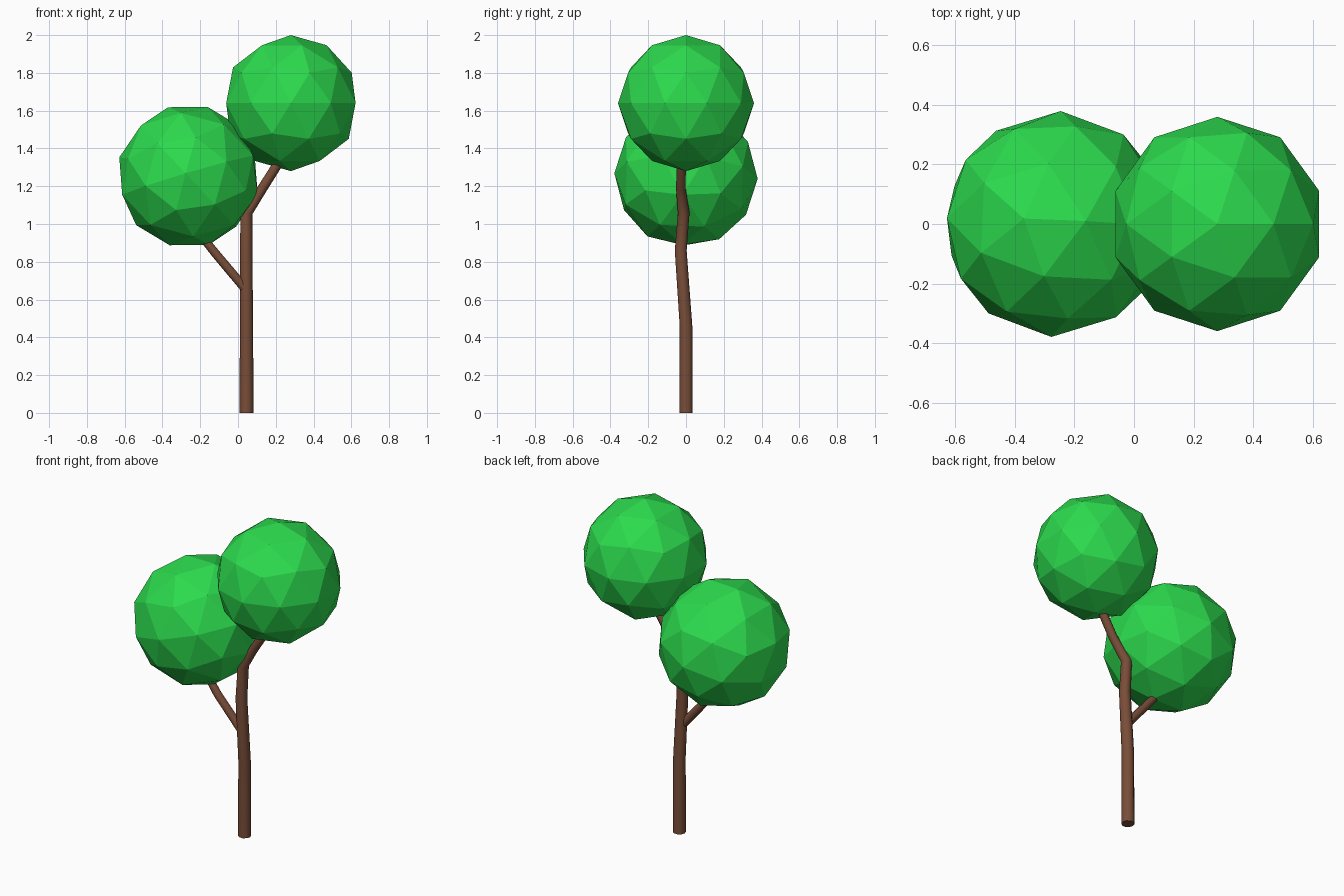
import bpy

if "Cube" in bpy.data.objects:
    bpy.data.objects.remove(bpy.data.objects["Cube"])


def material(name, color):
    m = bpy.data.materials.new(name)
    m.diffuse_color = color
    m.use_nodes = True
    m.node_tree.nodes["Principled BSDF"].inputs["Base Color"].default_value = m.diffuse_color
    return m


BARK = material("bark", (0.19, 0.075, 0.04, 1))
LEAF = material("leaf", (0.025, 0.70, 0.075, 1))


def limb(name, points):
    """Tapered, bent tube through (x, y, z, radius) points."""
    curve = bpy.data.curves.new(name, 'CURVE')
    curve.dimensions = '3D'
    curve.bevel_depth = 1.0
    curve.bevel_resolution = 3
    curve.use_fill_caps = True
    spline = curve.splines.new('POLY')
    spline.points.add(len(points) - 1)
    for p, (x, y, z, r) in zip(spline.points, points):
        p.co = (x, y, z, 1)
        p.radius = r
    obj = bpy.data.objects.new(name, curve)
    bpy.context.collection.objects.link(obj)
    bpy.ops.object.select_all(action='DESELECT')
    obj.select_set(True)
    bpy.context.view_layer.objects.active = obj
    bpy.ops.object.convert(target='MESH')
    obj = bpy.context.object
    obj.data.materials.clear()
    obj.data.materials.append(BARK)
    bpy.ops.object.shade_smooth_by_angle(angle=0.7)


def foliage(name, center, radius, rotation=(0, 0, 0)):
    """Faceted leaf ball."""
    bpy.ops.mesh.primitive_ico_sphere_add(
        subdivisions=2, radius=radius, location=center, rotation=rotation)
    obj = bpy.context.object
    obj.name = name
    obj.data.materials.append(LEAF)


# Trunk, bending into the upper branch
limb("trunk", [(0.045, 0, 0, 0.037), (0.045, 0, 0.46, 0.035),
               (0.043, -0.028, 0.86, 0.033), (0.045, -0.012, 1.06, 0.032),
               (0.13, -0.028, 1.19, 0.026), (0.25, -0.022, 1.38, 0.025)])

# Side branch
limb("side_branch", [(0.04, -0.02, 0.655, 0.025), (-0.12, -0.03, 0.845, 0.024),
                     (-0.22, -0.02, 0.97, 0.022)])

# Leaf balls
foliage("upper_foliage", (0.28, 0, 1.64), 0.36)
foliage("lower_foliage", (-0.262, 0, 1.254), 0.38, (-0.04, -0.29, -0.03))
